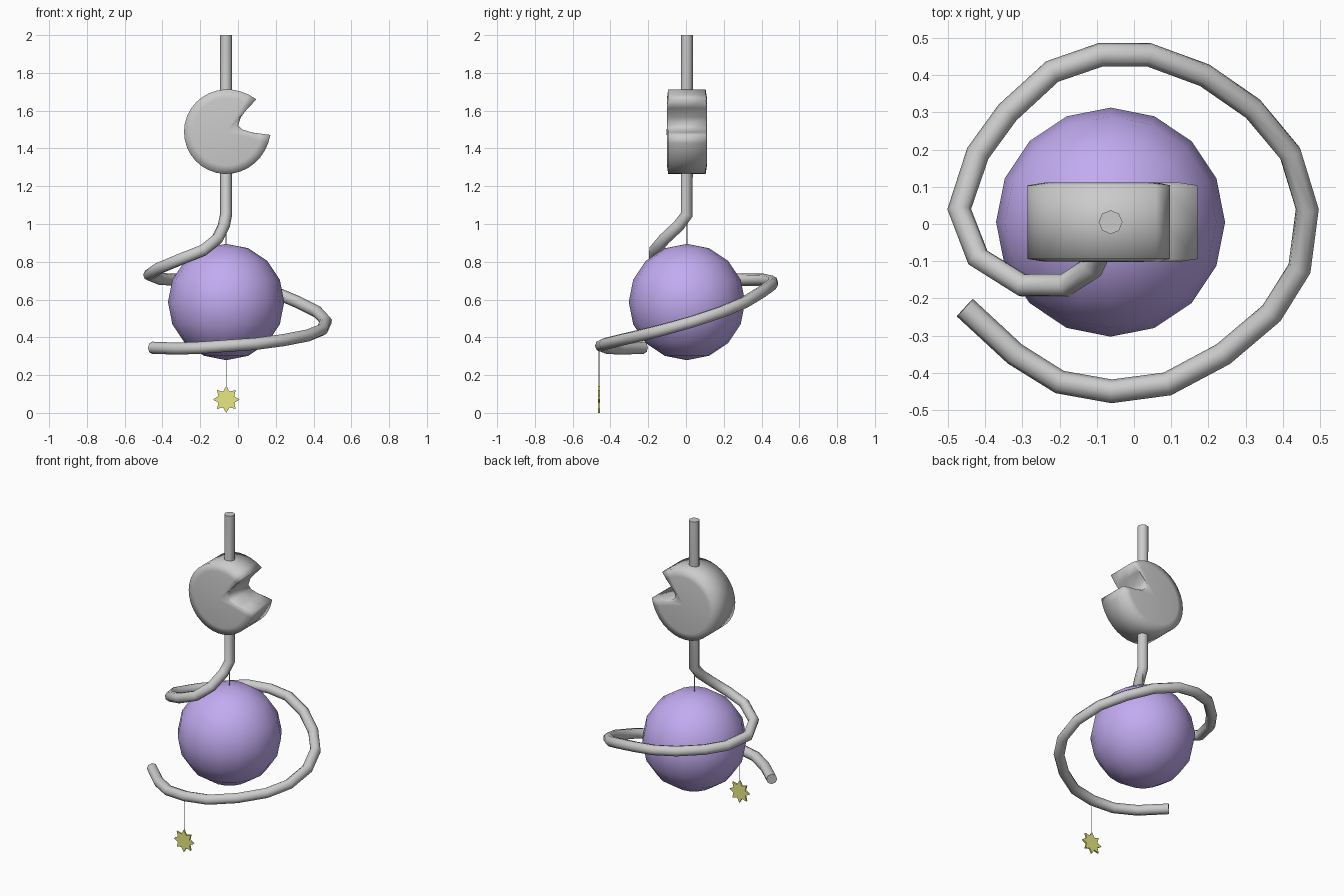
import bpy, bmesh, math
from mathutils import Vector

if "Cube" in bpy.data.objects:
    bpy.data.objects.remove(bpy.data.objects["Cube"])

AX, AY = -0.063, 0.005   # axis shared by rod, disc and ball


def material(name, rgb):
    m = bpy.data.materials.new(name)
    m.diffuse_color = (*rgb, 1)
    m.use_nodes = True
    m.node_tree.nodes["Principled BSDF"].inputs["Base Color"].default_value = m.diffuse_color
    return m


def mesh_object(name, bm, mat=None, smooth=False):
    bmesh.ops.recalc_face_normals(bm, faces=bm.faces)
    me = bpy.data.meshes.new(name)
    bm.to_mesh(me)
    bm.free()
    for p in me.polygons:
        p.use_smooth = smooth
    ob = bpy.data.objects.new(name, me)
    bpy.context.collection.objects.link(ob)
    if mat:
        me.materials.append(mat)
    return ob


def tube(name, points, radius, res=2):
    cu = bpy.data.curves.new(name, 'CURVE')
    cu.dimensions = '3D'
    cu.bevel_depth = radius
    cu.bevel_resolution = res
    cu.use_fill_caps = True
    sp = cu.splines.new('POLY')
    sp.points.add(len(points) - 1)
    for p, co in zip(sp.points, points):
        p.co = (*co, 1)
    sp.use_smooth = True
    ob = bpy.data.objects.new(name, cu)
    bpy.context.collection.objects.link(ob)
    bpy.ops.object.select_all(action='DESELECT')
    bpy.context.view_layer.objects.active = ob
    ob.select_set(True)
    bpy.ops.object.convert(target='MESH')
    bpy.ops.object.shade_smooth_by_angle(angle=math.radians(50))
    return ob


def loft(name, outline, layers, centre, tip, mat=None, smooth=False):
    """Stack scaled copies of an XZ outline along y, closed by fans."""
    bm = bmesh.new()
    c = Vector(centre)
    rings = [[bm.verts.new(c + Vector((x * s, y, z * s))) for x, z in outline]
             for y, s in layers]
    n = len(outline)
    for a, b in zip(rings, rings[1:]):
        for i in range(n):
            j = (i + 1) % n
            bm.faces.new((a[i], a[j], b[j], b[i]))
    for ring, y in ((rings[0], -tip), (rings[-1], tip)):
        v = bm.verts.new(c + Vector((0, y, 0)))
        for i in range(n):
            bm.faces.new((ring[i], ring[(i + 1) % n], v))
    return mesh_object(name, bm, mat, smooth)


purple = material("purple", (0.54, 0.41, 0.88))
yellow = material("yellow", (0.80, 0.80, 0.22))

# Hanging rod that turns into a spiral around the ball
tube("spiral_rod", [
    (AX, AY, 2.0), (AX, AY, 1.05), (-0.075, -0.04, 0.99), (-0.11, -0.115, 0.92),
    (-0.185, -0.165, 0.86), (-0.30, -0.165, 0.815), (-0.42, -0.09, 0.765),
    (-0.47, 0.04, 0.73), (-0.42, 0.19, 0.71), (-0.34, 0.30, 0.705),
    (-0.22, 0.41, 0.705), (-0.09, 0.455, 0.695), (0.04, 0.455, 0.68),
    (0.19, 0.40, 0.64), (0.32, 0.31, 0.585), (0.42, 0.19, 0.535),
    (0.466, 0.04, 0.485), (0.445, -0.12, 0.44), (0.37, -0.24, 0.41),
    (0.24, -0.35, 0.385), (0.09, -0.43, 0.365), (-0.06, -0.45, 0.355),
    (-0.20, -0.425, 0.345), (-0.32, -0.35, 0.34), (-0.455, -0.225, 0.345)], 0.032)

# Thick disc with a wedge notch
arc = []
for i in range(29):
    t = i / 28
    a = math.radians(47 + (356 - 47) * t)
    r = 0.223 + 0.012 * abs(2 * t - 1) ** 6
    arc.append((r * math.cos(a), r * math.sin(a)))
notch = [(0.14, -0.004), (0.085, 0.012), (0.064, 0.035), (0.078, 0.078), (0.115, 0.125)]
loft("notched_disc", arc + notch,
     [(-0.106, 0.8), (-0.099, 1), (0, 1.0), (0.099, 1), (0.106, 0.8)],
     (AX, AY, 1.488), 0.107, smooth=True)

# Hanging ball
bm = bmesh.new()
bmesh.ops.create_uvsphere(bm, u_segments=16, v_segments=8, radius=0.308)
bmesh.ops.translate(bm, verts=bm.verts, vec=(AX, AY, 0.587))
mesh_object("ball", bm, purple, smooth=True)

# Thin strings
tube("ball_string", [(AX, AY, 1.06), (AX, AY, 0.88)], 0.003, 0)
tube("star_string", [(-0.062, -0.46, 0.35), (-0.062, -0.46, 0.13)], 0.002, 0)

# Flat eight-pointed star
star = []
for i in range(16):
    r = 0.045 if i % 2 else 0.071
    a = math.radians(90 + 22.5 * i)
    star.append((r * math.cos(a), r * math.sin(a)))
loft("star", star, [(-0.005, 1), (0.005, 1)], (-0.062, -0.46, 0.071), 0.005, yellow)
